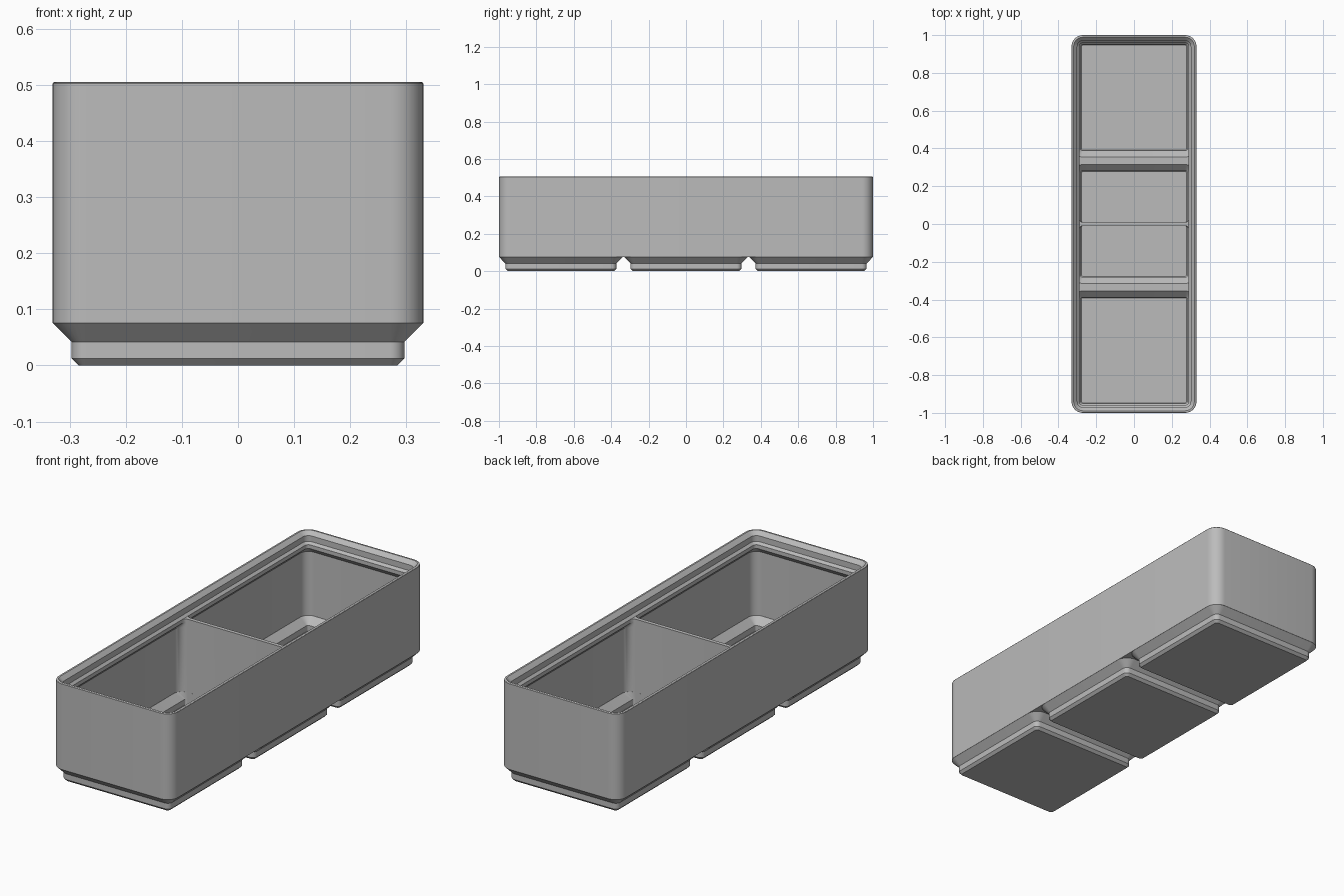
import bpy, bmesh, math

cube = bpy.data.objects.get("Cube")
if cube:
    bpy.data.objects.remove(cube, do_unlink=True)

grey = bpy.data.materials.new("plain_grey")
grey.use_nodes = True
colour = (0.5, 0.5, 0.5, 1)
grey.diffuse_color = colour
grey.node_tree.nodes["Principled BSDF"].inputs["Base Color"].default_value = colour

HALF_W, HALF_L = 0.3307, 1.0      # outer footprint
PITCH = 0.6693                    # spacing of the feet
WALL = 0.0152
INNER_W, INNER_L = HALF_W - WALL, HALF_L - WALL
LIP_W, LIP_L = 0.289, HALF_L - 0.0417
DIV = 0.0095                      # half thickness of the divider
SEGS = 8


def ring(bm, z, hx, y0, y1, r):
    """Rounded rectangle of vertices at height z."""
    corners = [(hx - r, y1 - r), (r - hx, y1 - r), (r - hx, y0 + r), (hx - r, y0 + r)]
    verts = []
    for q, (cx, cy) in enumerate(corners):
        for i in range(SEGS + 1):
            a = math.pi / 2 * (q + i / SEGS)
            verts.append(bm.verts.new((cx + r * math.cos(a), cy + r * math.sin(a), z)))
    return verts


def loft(name, sections):
    """Closed solid through (z, half_x, y0, y1, radius) sections."""
    bm = bmesh.new()
    rings = [ring(bm, *s) for s in sections]
    n = len(rings[0])
    for a, b in zip(rings, rings[1:]):
        for i in range(n):
            j = (i + 1) % n
            bm.faces.new((a[i], a[j], b[j], b[i]))
    bm.faces.new(rings[0][::-1])
    bm.faces.new(rings[-1])
    bmesh.ops.recalc_face_normals(bm, faces=bm.faces)
    mesh = bpy.data.meshes.new(name)
    bm.to_mesh(mesh)
    bm.free()
    mesh.materials.append(grey)
    obj = bpy.data.objects.new(name, mesh)
    bpy.context.collection.objects.link(obj)
    return obj


def combine(target, tool, operation):
    """Apply a boolean and discard the tool."""
    tool.hide_render = True
    mod = target.modifiers.new(operation, 'BOOLEAN')
    mod.operation = operation
    mod.solver = 'EXACT'
    mod.object = tool
    bpy.context.view_layer.objects.active = target
    bpy.ops.object.modifier_apply(modifier=mod.name)
    bpy.data.objects.remove(tool, do_unlink=True)


def centred(z, hx, hy, r, y=0):
    return (z, hx, y - hy, y + hy, r)


# Outer block with a softened rim
bin_body = loft("storage_bin", [
    centred(0.0757, HALF_W, HALF_L, 0.06),
    centred(0.502, HALF_W, HALF_L, 0.06),
    centred(0.504, HALF_W - 0.0015, HALF_L - 0.0015, 0.0585),
    centred(0.505, HALF_W - 0.004, HALF_L - 0.004, 0.056)])

# Three stepped feet
for k in (-1, 0, 1):
    foot = [(0, 0.2837, 0.0128), (0.0127, 0.2964, 0.0255), (0.0414, 0.2964, 0.0255),
            (0.0755, 0.3304, 0.0595), (0.09, 0.3, 0.03)]
    combine(bin_body, loft("foot", [centred(z, h, h, r, k * PITCH) for z, h, r in foot]), 'UNION')

# Two compartments, narrowing below the lip
for side in (-1, 1):
    room = [(0.0817, INNER_W, INNER_L, 0.0446), (0.4, INNER_W, INNER_L, 0.0446),
            (0.427, LIP_W, LIP_L, 0.0183), (0.4462, LIP_W, LIP_L, 0.0183),
            (0.452, LIP_W - 0.006, LIP_L - 0.006, 0.0123)]
    combine(bin_body, loft("compartment", [
        (z, hx, *sorted((side * DIV, side * y)), r) for z, hx, y, r in room]), 'DIFFERENCE')

# Hollows inside the feet; the middle one is split by the divider
hollow = [(0.0151, 0.2774, 0.0065), (0.019, 0.2813, 0.0104), (0.0477, 0.2813, 0.0104),
          (0.0818, 0.3153, 0.0444), (0.1, 0.29, 0.02)]
for side in (-1, 1):
    combine(bin_body, loft("end_hollow", [
        centred(z, h, h, r, side * PITCH) for z, h, r in hollow]), 'DIFFERENCE')
    combine(bin_body, loft("middle_hollow", [
        (z, h, *sorted((side * (DIV + 0.0002 + (0.01 if z > 0.09 else 0)), side * h)), r)
        for z, h, r in hollow]), 'DIFFERENCE')

# Stepped stacking lip
lip = [(0.446, 0, 0.0186), (0.4574, 0.0112, 0.0298), (0.486, 0.0112, 0.0298),
       (0.505, 0.0302, 0.0488), (0.52, 0.0302, 0.0488)]
combine(bin_body, loft("lip_cut", [
    centred(z, LIP_W + 0.0003 + d, LIP_L + 0.0003 + d, r) for z, d, r in lip]), 'DIFFERENCE')

# Smooth corners, sharp steps
bpy.ops.object.select_all(action='DESELECT')
bin_body.select_set(True)
bpy.context.view_layer.objects.active = bin_body
bpy.ops.object.shade_smooth_by_angle(angle=math.radians(25))
